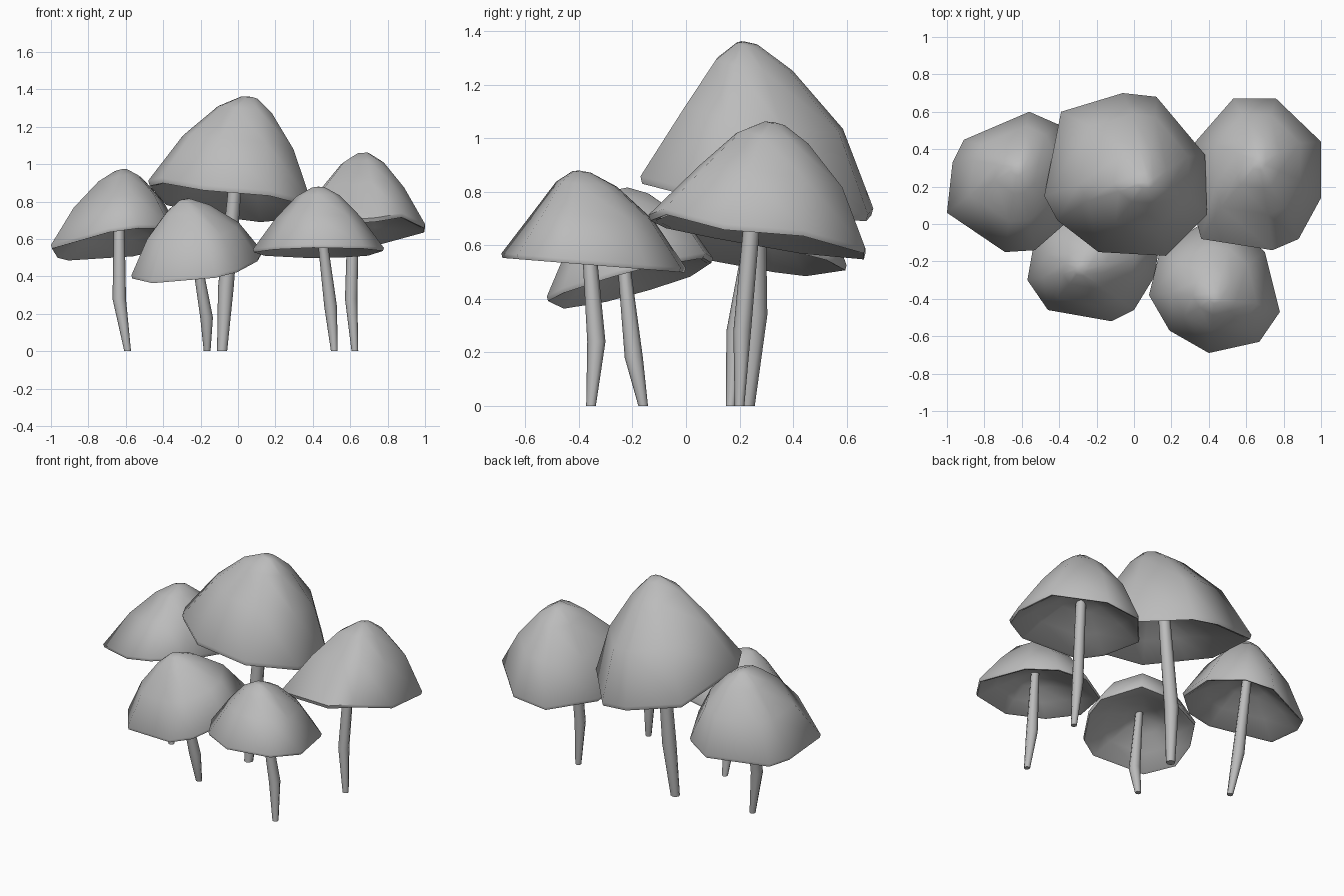
import bpy, bmesh, math
from mathutils import Vector

default = bpy.data.objects.get("Cube")
if default:
    bpy.data.objects.remove(default, do_unlink=True)

# Single material
GREY = (0.5, 0.5, 0.5, 1.0)
grey = bpy.data.materials.new("mushroom_grey")
grey.use_nodes = True
grey.diffuse_color = GREY
grey.node_tree.nodes["Principled BSDF"].inputs["Base Color"].default_value = GREY


def loft(name, rings, tip=None, end=None, angle=60):
    """Skin equal-sized rings, closing each end with a tip point or a flat face."""
    bm = bmesh.new()
    loops = [[bm.verts.new(p) for p in ring] for ring in rings]
    count = len(loops[0])
    for low, high in zip(loops, loops[1:]):
        for i in range(count):
            j = (i + 1) % count
            bm.faces.new((low[i], low[j], high[j], high[i]))
    for loop, point in ((loops[0], tip), (loops[-1], end)):
        if point is None:
            bm.faces.new(loop)
        else:
            centre = bm.verts.new(point)
            for i in range(count):
                bm.faces.new((loop[i], loop[(i + 1) % count], centre))
    bmesh.ops.recalc_face_normals(bm, faces=bm.faces)
    mesh = bpy.data.meshes.new(name)
    bm.to_mesh(mesh)
    bm.free()
    mesh.materials.append(grey)
    obj = bpy.data.objects.new(name, mesh)
    bpy.context.collection.objects.link(obj)
    bpy.ops.object.select_all(action='DESELECT')
    obj.select_set(True)
    bpy.context.view_layer.objects.active = obj
    bpy.ops.object.shade_smooth_by_angle(angle=math.radians(angle))
    return obj


def cap(name, apex, plane, bulge, lean, outline):
    """Bell on a tilted rim with a thin lip and a shallow conical underside.
    An outline point may carry a third value that lifts or dips the rim there."""
    z0, slope_x, slope_y = plane
    apex = Vector(apex)
    shift = Vector((*lean, 0))
    rim = [Vector((x, y, z0 + slope_x * x + slope_y * y + sum(dip))) for x, y, *dip in outline]
    base_z = z0 + slope_x * apex.x + slope_y * apex.y
    height = apex.z - base_z
    hub = Vector((apex.x, apex.y, base_z))

    def ring(scale, rise, push=0):
        offset = Vector((0, 0, rise * height)) + shift * push
        return [hub.lerp(p, scale) + offset for p in rim]

    outer = [ring(0.1, 0.985, 0.2), ring(0.33, 0.85, 0.5), ring(bulge, 0.5, 1), ring(1, 0)]
    inner = [ring(0.985, -0.05), ring(0.94, -0.04), ring(0.66, 0.13), ring(0.33, 0.29)]
    loft(name, outer + inner, apex, hub + Vector((0, 0, 0.42 * height)))


def stem(name, points, radii, sides=8):
    """Bent stalk, thickest at its middle joint."""
    rings = []
    for (x, y, z), r in zip(points, radii):
        turns = [math.tau * i / sides for i in range(sides)]
        rings.append([(x + r * math.cos(a), y + r * math.sin(a), z) for a in turns])
    loft(name, rings, angle=50)


# Large centre mushroom
cap("centre_cap", (0.07, 0.22, 1.36), (0.87, -0.15, -0.2), 0.68, (.01, .04),
    [(-.48, .15), (-.41, .02), (-.19, -.15, -.04), (.17, -.17, -.02), (.39, .05),
     (.38, .37), (.12, .68), (-.06, .7), (-.39, .6)])
stem("centre_stem", [(-.085, .23, 0), (-.065, .262, .34), (0, .26, 1.06)], (.027, .042, .033))

# Back right-hand mushroom
cap("back_right_cap", (-.62, .3, .97), (.73, .15, -.2), 0.68, (0, .02),
    [(-1, .06), (-.69, -.15), (-.53, -.14), (-.37, 0), (-.3, .3),
     (-.4, .53), (-.56, .6), (-.91, .45), (-.97, .33)])
stem("back_right_stem", [(-.59, .167, 0), (-.635, .187, .28), (-.635, .27, .77)], (.018, .036, .027))

# Back left-hand mushroom
cap("back_left_cap", (.67, .33, 1.06), (.635, .1, -.18), 0.66, (0, .03),
    [(.32, .43), (.31, .1), (.36, -.08), (.74, -.14, -.02), (.88, -.08),
     (1, .14, -.03), (1, .44), (.76, .67), (.53, .67)])
stem("back_left_stem", [(.625, .2, 0), (.605, .21, .28), (.62, .26, .84)], (.018, .033, .03))

# Front right-hand mushroom
cap("front_right_cap", (-.29, -.25, .81), (.555, .13, .25), 0.7, (0, 0),
    [(-.57, -.3), (-.46, -.46), (-.12, -.52), (0, -.46), (.11, -.28),
     (.13, -.15), (0, .07), (-.2, .1), (-.45, .02), (-.54, -.13)])
stem("front_right_stem", [(-.165, -.16, 0), (-.168, -.195, .18), (-.24, -.24, .6)], (.018, .034, .022))

# Front left-hand mushroom
cap("front_left_cap", (.43, -.4, .88), (.515, 0, -.08), 0.65, (0, .02),
    [(.08, -.38), (.19, -.57), (.4, -.69), (.67, -.63), (.78, -.47),
     (.7, -.15), (.55, -.02), (.36, 0), (.14, -.14)])
stem("front_left_stem", [(.515, -.355, 0), (.495, -.335, .24), (.44, -.37, .69)], (.018, .034, .024))
